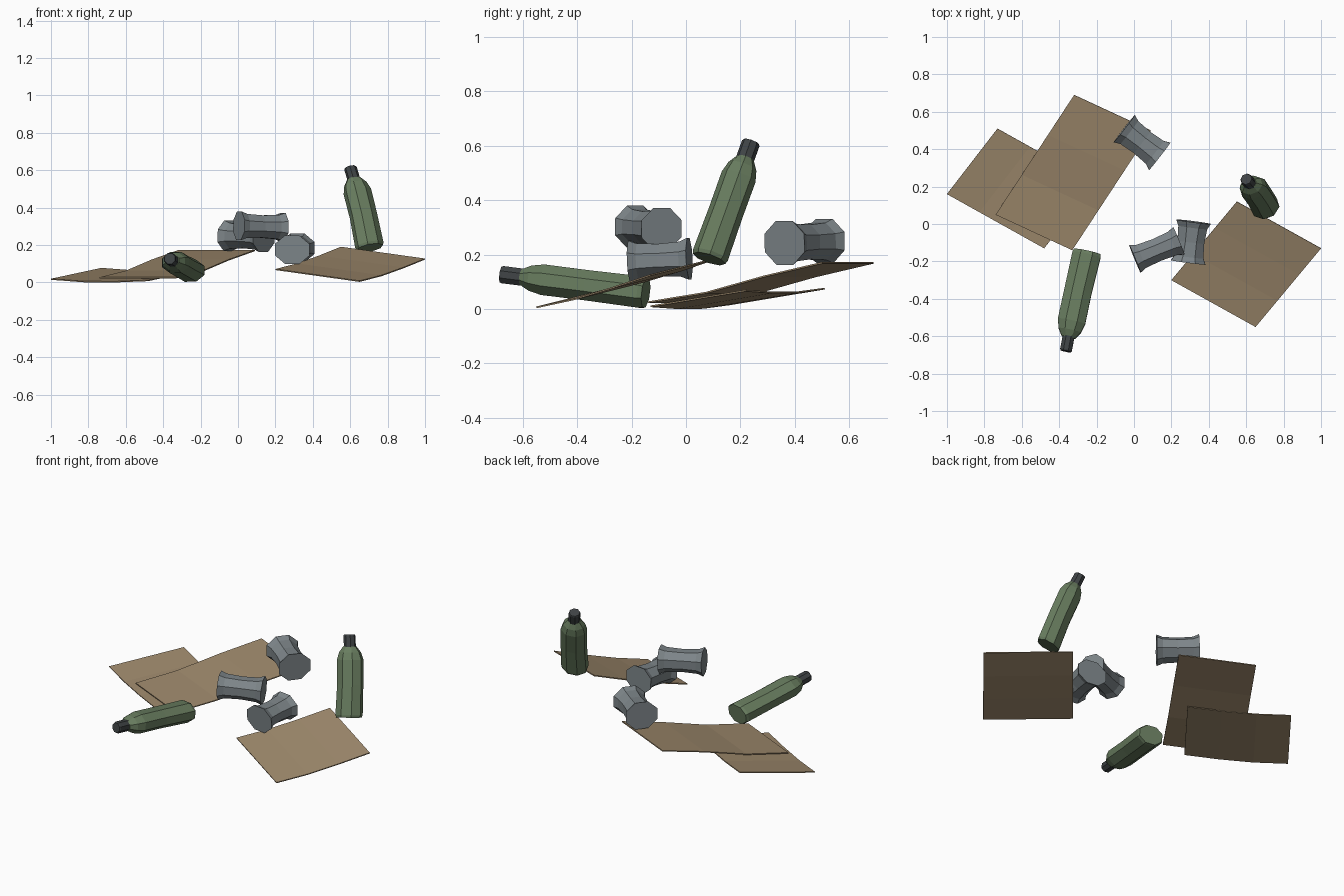
import bpy, bmesh, math
from mathutils import Vector

if "Cube" in bpy.data.objects:
    bpy.data.objects.remove(bpy.data.objects["Cube"])


def material(name, rgb):
    m = bpy.data.materials.new(name)
    m.diffuse_color = (*rgb, 1)
    m.use_nodes = True
    m.node_tree.nodes["Principled BSDF"].inputs["Base Color"].default_value = m.diffuse_color
    return m


CARDBOARD = material("cardboard brown", (0.34, 0.25, 0.15))
GREEN = material("bottle green", (0.14, 0.205, 0.115))
DARK = material("cap dark grey", (0.05, 0.057, 0.06))
TIN = material("can grey", (0.205, 0.235, 0.25))


def finish(bm, name, mat):
    bmesh.ops.recalc_face_normals(bm, faces=bm.faces[:])
    mesh = bpy.data.meshes.new(name)
    bm.to_mesh(mesh)
    bm.free()
    mesh.materials.append(mat)
    ob = bpy.data.objects.new(name, mesh)
    bpy.context.collection.objects.link(ob)
    return ob


def sheet(name, corner, along, across, heights, rise):
    """Bent cardboard: heights along one edge, constant rise to the other."""
    bm = bmesh.new()
    rows = []
    for i, z in enumerate(heights):
        t = i / (len(heights) - 1)
        x, y = corner[0] + along[0] * t, corner[1] + along[1] * t
        rows.append([bm.verts.new((x, y, z)),
                     bm.verts.new((x + across[0], y + across[1], z + rise))])
    for a, b in zip(rows, rows[1:]):
        bm.faces.new((a[0], b[0], b[1], a[1]))
    ob = finish(bm, name, CARDBOARD)
    mod = ob.modifiers.new("thickness", "SOLIDIFY")
    mod.thickness, mod.offset = 0.006, 0


def lathe(name, start, end, wide, rw, rh, profile, mat, sag=(0, 0, 0)):
    """Eight-sided flattened tube from start to end; profile = (t, radius)."""
    start, end, sag = Vector(start), Vector(end), Vector(sag)
    axis = (end - start).normalized()
    w = Vector(wide)
    w = (w - axis * w.dot(axis)).normalized()
    h = axis.cross(w)
    bm = bmesh.new()
    rings = []
    for t, r in profile:
        c = start.lerp(end, t) + sag * math.sin(math.pi * t)
        angles = [math.tau * (k + 0.5) / 8 for k in range(8)]
        rings.append([bm.verts.new(c + w * (rw * r * math.cos(a)) + h * (rh * r * math.sin(a)))
                      for a in angles])
    for a, b in zip(rings, rings[1:]):
        for k in range(8):
            n = (k + 1) % 8
            bm.faces.new((a[k], a[n], b[n], b[k]))
    bm.faces.new(rings[0])
    bm.faces.new(rings[-1])
    return finish(bm, name, mat)


BODY = [(0, 0.93), (0.03, 1.0), (0.4, 0.96), (0.7, 0.97), (0.79, 0.8), (0.86, 0.48)]
CAP = [(0.85, 0.47), (0.985, 0.47), (1, 0.42)]
CAN = [(0, 1), (0.14, 0.84), (0.5, 0.78), (0.86, 0.84), (1, 1)]


def bottle(name, base, top, wide, rw, rh, sag):
    lathe(name + "_body", base, top, wide, rw, rh, BODY, GREEN, sag)
    r = (rw + rh) / 2
    lathe(name + "_cap", base, top, wide, r, r, CAP, DARK, sag)


# Cardboard sheets
sheet("cardboard_left_small", (-1, 0.16), (0.52, -0.29), (0.27, 0.35),
      (0.017, 0.004, 0.003, 0.01), 0.058)
sheet("cardboard_left_large", (-0.74, 0.05), (0.42, 0.64), (0.41, -0.19),
      (0.025, 0.06, 0.12, 0.17), 0.0)
sheet("cardboard_right", (0.65, -0.55), (0.35, 0.42), (-0.45, 0.25),
      (0.006, 0.036, 0.078, 0.125), 0.063)

# Bottles
bottle("upright_bottle", (0.705, 0.085, 0.185), (0.60, 0.24, 0.615),
       (0.94, 0.3, 0), 0.079, 0.066, (0.008, 0, 0))
bottle("lying_bottle", (-0.25, -0.148, 0.06), (-0.365, -0.68, 0.127),
       (1, 0, 0), 0.083, 0.063, (-0.004, 0, 0))

# Pinched cans
lathe("can_back", (-0.052, 0.51, 0.25), (0.138, 0.362, 0.243), (0.6, 0.8, 0),
      0.1, 0.088, CAN, TIN)
lathe("can_upper", (0.005, -0.187, 0.303), (0.24, -0.09, 0.295), (-0.4, 0.9, 0),
      0.086, 0.083, CAN, TIN)
lathe("can_lower", (0.29, -0.205, 0.175), (0.318, 0.012, 0.185), (1, 0, 0),
      0.1, 0.083, CAN, TIN)
